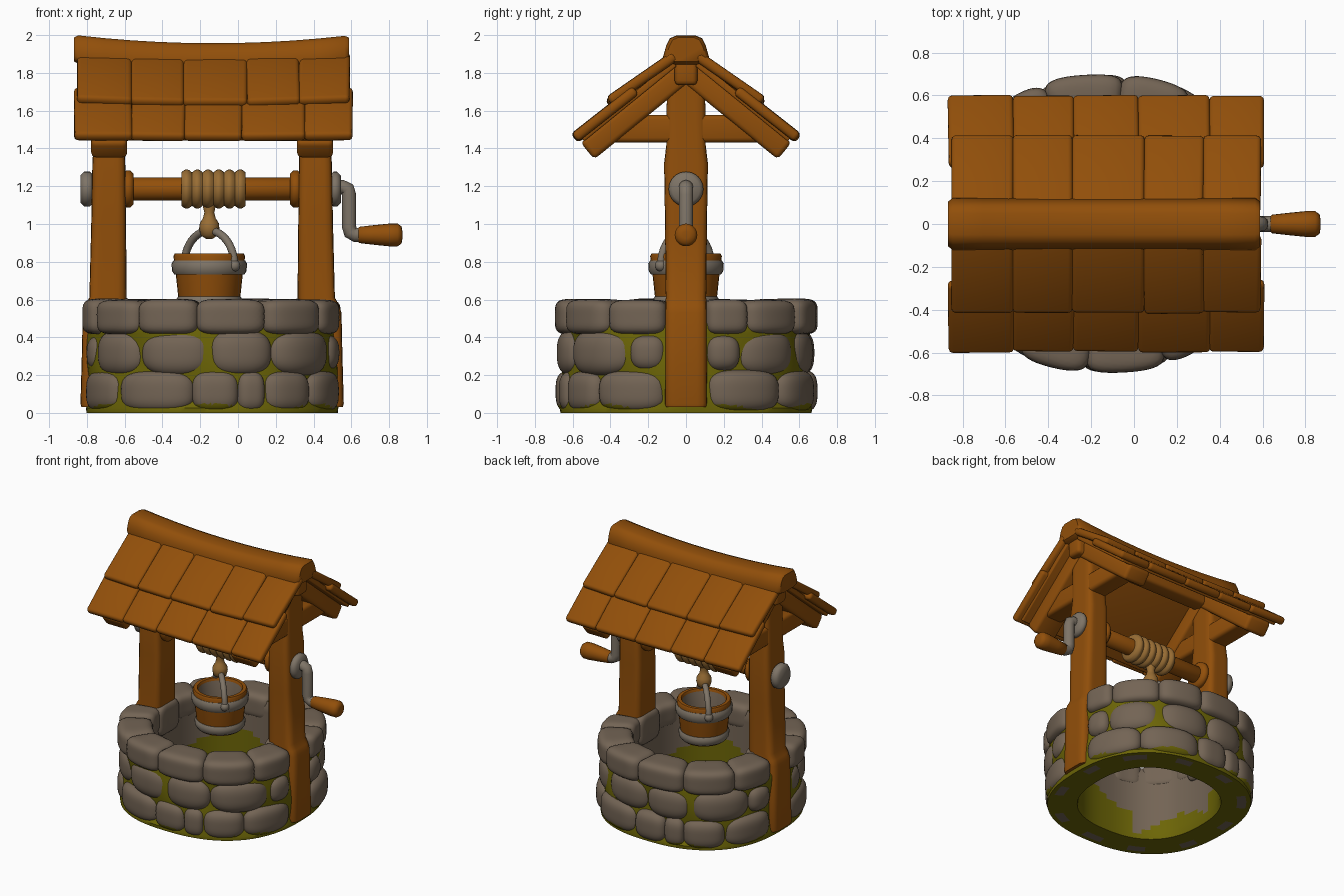
import bpy, bmesh, math, random
from math import sin, cos, pi, radians
from mathutils import Matrix, Vector

random.seed(4)
if "Cube" in bpy.data.objects:
    bpy.data.objects.remove(bpy.data.objects["Cube"])

CX = -0.137          # centre line of the well


def material(name, rgb):
    m = bpy.data.materials.new(name)
    m.use_nodes = True
    colour = (*rgb, 1)
    m.diffuse_color = colour
    bsdf = next(n for n in m.node_tree.nodes if n.type == 'BSDF_PRINCIPLED')
    bsdf.inputs["Base Color"].default_value = colour
    return m


WOOD = material("wood", (0.285, 0.078, 0.003))
STONE = material("stone", (0.172, 0.128, 0.09))
MOSS = material("moss", (0.15, 0.13, 0.002))
METAL = material("metal", (0.21, 0.175, 0.135))
ROPE = material("rope", (0.32, 0.155, 0.035))


def finish(name, bm, *mats, rule=None, angle=50):
    bmesh.ops.recalc_face_normals(bm, faces=bm.faces[:])
    if rule:
        for f in bm.faces:
            f.material_index = rule(f.calc_center_median())
    me = bpy.data.meshes.new(name)
    bm.to_mesh(me)
    bm.free()
    for m in mats:
        me.materials.append(m)
    me.shade_smooth()
    me.set_sharp_from_angle(angle=radians(angle))
    bpy.context.scene.collection.objects.link(bpy.data.objects.new(name, me))


def loft(bm, rings, loop=False):
    rows = [[bm.verts.new(p) for p in ring] for ring in rings]
    following = rows[1:] + rows[:1] if loop else rows[1:]
    for a, b in zip(rows, following):
        n = len(a)
        for i in range(n):
            bm.faces.new((a[i], a[(i + 1) % n], b[(i + 1) % n], b[i]))
    if not loop:
        bm.faces.new(rows[0])
        bm.faces.new(rows[-1])


def lathe(bm, profile, centre, axis='z', steps=32, loop=False):
    # profile holds (radius, position along the axis)
    rings = []
    for r, h in profile:
        ring = []
        for i in range(steps):
            u, v = r * cos(2 * pi * i / steps), r * sin(2 * pi * i / steps)
            p = Vector((u, v, h)) if axis == 'z' else Vector((h, u, v))
            ring.append(p + Vector(centre))
        rings.append(ring)
    loft(bm, rings, loop=loop)


def tube(bm, path, normal, radius, sides=12):
    path, normal = [Vector(p) for p in path], Vector(normal).normalized()
    rings = []
    for i, p in enumerate(path):
        t = (path[min(i + 1, len(path) - 1)] - path[max(i - 1, 0)]).normalized()
        b = t.cross(normal)
        rings.append([p + radius * (cos(a) * normal + sin(a) * b)
                      for a in (2 * pi * k / sides for k in range(sides))])
    loft(bm, rings)


def soft_box(bm, centre, size, rot=Matrix(), bevel=0.025):
    m = Matrix.Translation(centre) @ rot.to_4x4() @ Matrix.Diagonal((*size, 1))
    verts = bmesh.ops.create_cube(bm, size=1, matrix=m)["verts"]
    edges = list({e for v in verts for e in v.link_edges})
    bmesh.ops.bevel(bm, geom=edges, offset=bevel, segments=3, profile=0.5, affect='EDGES')


def squircle(a, p):
    # radius factor of a rounded square at angle a
    return (abs(cos(a)) ** p + abs(sin(a)) ** p) ** (-1 / p)


def round_rect(cx, hx, hy, z, n=32):
    angles = [2 * pi * (i + .5) / n for i in range(n)]
    return [(cx + hx * cos(a) * squircle(a, 7), hy * sin(a) * squircle(a, 7), z) for a in angles]


def wall_point(a, r, z):
    k = r * squircle(a, 2.42)
    return Vector((CX + k * cos(a), k * sin(a), z))


def wall_polar(c):
    a = math.atan2(c.y, c.x - CX)
    return a, math.hypot(c.x - CX, c.y) / squircle(a, 2.42)


def sag(bm, depth):
    for v in bm.verts:
        v.co.z -= depth * max(0, 1 - ((v.co.x + .13) / .73) ** 2)


def stone(bm, a0, a1, r0, r1, z0, z1, p):
    # rounded block bent around the well
    for v in bmesh.ops.create_icosphere(bm, subdivisions=4, radius=1)["verts"]:
        q = v.co / sum(abs(c) ** p for c in v.co) ** (1 / p)
        a = radians((a0 + a1) / 2 + q.x * (a1 - a0) / 2)
        v.co = wall_point(a, (r0 + r1) / 2 + q.y * (r1 - r0) / 2, (z0 + z1) / 2 + q.z * (z1 - z0) / 2)


# Mossy mortar ring: uneven outside, stone patches inside and underneath
def patch(c):
    a, r = wall_polar(c)
    if c.z < .005:
        return int(.57 < r < .64 and sin(11 * a) > .4)
    bare = .1 if cos(a - radians(205)) > .8 else .27
    return int(r < .475 and c.z > bare + .06 * sin(4 * a))


bm = bmesh.new()
inner = [(.462, .56 - .035 * i) for i in range(1, 16)]
outer = [(.645, .06 + .04 * i) for i in range(11)]
lathe(bm, [(.47, 0), (.575, 0), (.635, 0), (.665, 0), (.668, .025)] + outer
      + [(.62, .54), (.595, .57), (.48, .57)] + inner, (CX, 0, 0), steps=96, loop=True)
for v in bm.verts:
    a = math.atan2(v.co.y, v.co.x - CX)
    r = math.hypot(v.co.x - CX, v.co.y)
    if r > .64 and .05 < v.co.z < .5:
        r += .012 * sin(5 * a + 12 * v.co.z) + .016 * max(0, cos(2 * a)) ** 6
    v.co = wall_point(a, r, v.co.z)
finish("mortar_ring", bm, MOSS, STONE, rule=patch)

# Three courses of stones; each half turn sits between the two posts
COURSES = [("bottom_stones", [35, 36, 21, 12, 24, 32], .5, .692, .003, .225, 3.2),
           ("middle_stones", [15, 31, 33, 29, 36, 16], .5, .682, .195, .44, 2.7),
           ("top_stones", [18, 28, 27, 31, 30, 26], .452, .692, .415, .602, 4.6)]
for name, widths, r0, r1, z0, z1, p in COURSES:
    bm = bmesh.new()
    for start in (190, 10):
        a = start
        for w in widths:
            j = random.uniform(-.008, .008)
            small = .025 if p < 3 and w < 20 else 0
            stone(bm, a - .7, a + w + .7, r0, r1 + j, z0 + small, z1 - small + j / 2, p)
            a += w
    finish(name, bm, STONE, MOSS,
           rule=lambda c: int(c.z < .03 + .018 * sin(7 * wall_polar(c)[0])))

# Stones closing the inside of the wall behind each post
bm = bmesh.new()
for a in (0, 180):
    stone(bm, a - 15, a + 15, .43, .54, .38, .61, 4.5)
finish("inner_post_stones", bm, STONE)

# Posts, cross beams and rafters
SECTIONS = [(.03, .5, .692, .108), (.05, .5, .697, .112), (.3, .5, .69, .11), (.53, .48, .685, .11),
            (.57, .47, .672, .109), (.61, .452, .65, .107), (1.0, .456, .64, .111),
            (1.32, .46, .634, .116), (1.42, .463, .628, .104), (1.84, .465, .625, .1)]
PITCH = math.atan2(.39, .48)
for side, s in (("left", 1), ("right", -1)):
    bm = bmesh.new()
    loft(bm, [round_rect(CX + s * (i + o) / 2, (o - i) / 2, hy, z) for z, i, o, hy in SECTIONS])
    finish(side + "_post", bm, WOOD)
    x = CX + s * .545
    bm = bmesh.new()
    soft_box(bm, (x, 0, 1.505), (.15, .8, .145))
    finish(side + "_cross_beam", bm, WOOD)
    bm = bmesh.new()
    for f in (1, -1):
        rot = Matrix.Rotation(-f * PITCH, 4, 'X')
        soft_box(bm, (x, f * .27, 1.592), (.19, .65, .115), rot)
    finish(side + "_rafters", bm, WOOD)

# Roof boards and two rows of shingles on each slope
bm = bmesh.new()
soft_box(bm, (-.13, 0, 1.8), (1.36, .12, .13))
finish("ridge_beam", bm, WOOD)
ROWS = [("lower", (.578, 1.466), (.28, 1.7), .735, [.3, .28, .3, .33, .25], .005),
        ("upper", (.395, 1.66), (.07, 1.885), .72, [.29, .28, .34, .28, .27], .018)]
for side, f in (("back", 1), ("front", -1)):
    bm = bmesh.new()
    soft_box(bm, (-.13, f * .305, 1.65), (1.38, .63, .035), Matrix.Rotation(-f * PITCH, 4, 'X'), .008)
    finish(side + "_roof_panel", bm, WOOD)
    for row, low, high, half, widths, dip in ROWS:
        bm = bmesh.new()
        x, scale = -.13 - half, 2 * half / sum(widths)
        dy, dz = low[0] - high[0], high[1] - low[1]
        for w in widths:
            w *= scale
            j = random.uniform(-.008, .008)
            rot = Matrix.Rotation(-f * math.atan2(dz, dy), 4, 'X') @ Matrix.Rotation(j * 2, 4, 'Z')
            soft_box(bm, (x + w / 2, f * ((low[0] + high[0]) / 2 + j / 2), (low[1] + high[1]) / 2),
                     (w + .004, math.hypot(dy, dz) + .03, .055), rot, .022)
            x += w
        sag(bm, dip)
        finish(f"{side}_{row}_shingles", bm, WOOD)

# Sagging ridge cap
bm = bmesh.new()
HALF = [(.06, 1.85), (.112, 1.862), (.122, 1.885), (.105, 1.945), (.085, 1.985), (.05, 2.0)]
outline = HALF + [(-y, z) for y, z in reversed(HALF)]
stations = [(-.868, .85), (-.845, 1)] + [(-.845 + 1.41 * i / 10, 1) for i in range(1, 11)] + [(.588, .85)]
loft(bm, [[(x, y * k, 1.92 + (z - 1.92) * k) for y, z in outline] for x, k in stations])
sag(bm, .043)
finish("ridge_cap", bm, WOOD)


# Axle with collars, end plates and rope coil
def disc(bm, x0, x1, r, e=.012):
    lathe(bm, [(r - e, x0), (r, x0 + e), (r, x1 - e), (r - e, x1)], (0, 0, 1.185), 'x')


bm = bmesh.new()
disc(bm, -.8, .52, .06)
disc(bm, -.61, -.552, .098, .018)
disc(bm, .275, .335, .098, .018)
finish("axle", bm, WOOD)
bm = bmesh.new()
disc(bm, -.835, -.765, .092, .02)
disc(bm, .485, .545, .092, .02)
finish("end_plates", bm, METAL)
bm = bmesh.new()
coil = [(.088 + .016 * abs(sin(pi * i / 8)), -.3 + .34 * i / 48) for i in range(49)]
lathe(bm, [(.05, -.3)] + coil + [(.05, .04)], (0, 0, 1.185), 'x')
finish("rope_coil", bm, ROPE, angle=80)

# Hanging rope and knot
BX = -.152
bm = bmesh.new()
lathe(bm, [(.04, 1.12), (.026, 1.06), (.034, 1.03), (.05, 1.005), (.054, .975), (.045, .94), (.015, .92)],
      (BX, 0, 0), steps=20)
finish("rope_knot", bm, ROPE)

# Crank arm and grip
bm = bmesh.new()
tube(bm, [(.5, 0, 1.195), (.555, 0, 1.195), (.58, 0, 1.185), (.588, 0, 1.155), (.588, 0, .985),
          (.596, 0, .955), (.62, 0, .942), (.68, 0, .942)], (0, 1, 0), .038)
finish("crank_arm", bm, METAL)
bm = bmesh.new()
lathe(bm, [(.03, .632), (.043, .642), (.052, .72), (.06, .8), (.06, .845), (.045, .866), (.02, .87)],
      (0, 0, .942), 'x', 20)
finish("crank_grip", bm, WOOD)

# Bucket with hoops
bm = bmesh.new()
lathe(bm, [(.01, .54), (.15, .54), (.165, .62), (.18, .76), (.19, .83), (.183, .843), (.158, .843),
           (.15, .825), (.135, .62), (.01, .62)], (BX, 0, 0))
finish("bucket", bm, WOOD, STONE,
       rule=lambda c: int(math.hypot(c.x - BX, c.y) < .15 and c.z > .6))
bm = bmesh.new()
for r, z0, z1 in ((.197, .732, .808), (.174, .55, .615)):
    lathe(bm, [(r - .04, z0), (r - .012, z0), (r, z0 + .018), (r + .003, z1 - .018), (r - .008, z1),
               (r - .04, z1)], (BX, 0, 0), loop=True)
finish("bucket_hoops", bm, METAL)

# Bucket handle, set diagonally, with a lug at each end
bm = bmesh.new()
d = Vector((1, -1, 0)).normalized()
arc = [Vector((BX, 0, .78)) + d * .188 * cos(pi * i / 20) + Vector((0, 0, .185 * sin(pi * i / 20)))
       for i in range(21)]
tube(bm, arc, (1, 1, 0), .021)
for end in (arc[0], arc[-1]):
    bmesh.ops.create_uvsphere(bm, u_segments=14, v_segments=8, radius=.032,
                              matrix=Matrix.Translation(end))
finish("bucket_handle", bm, METAL)
